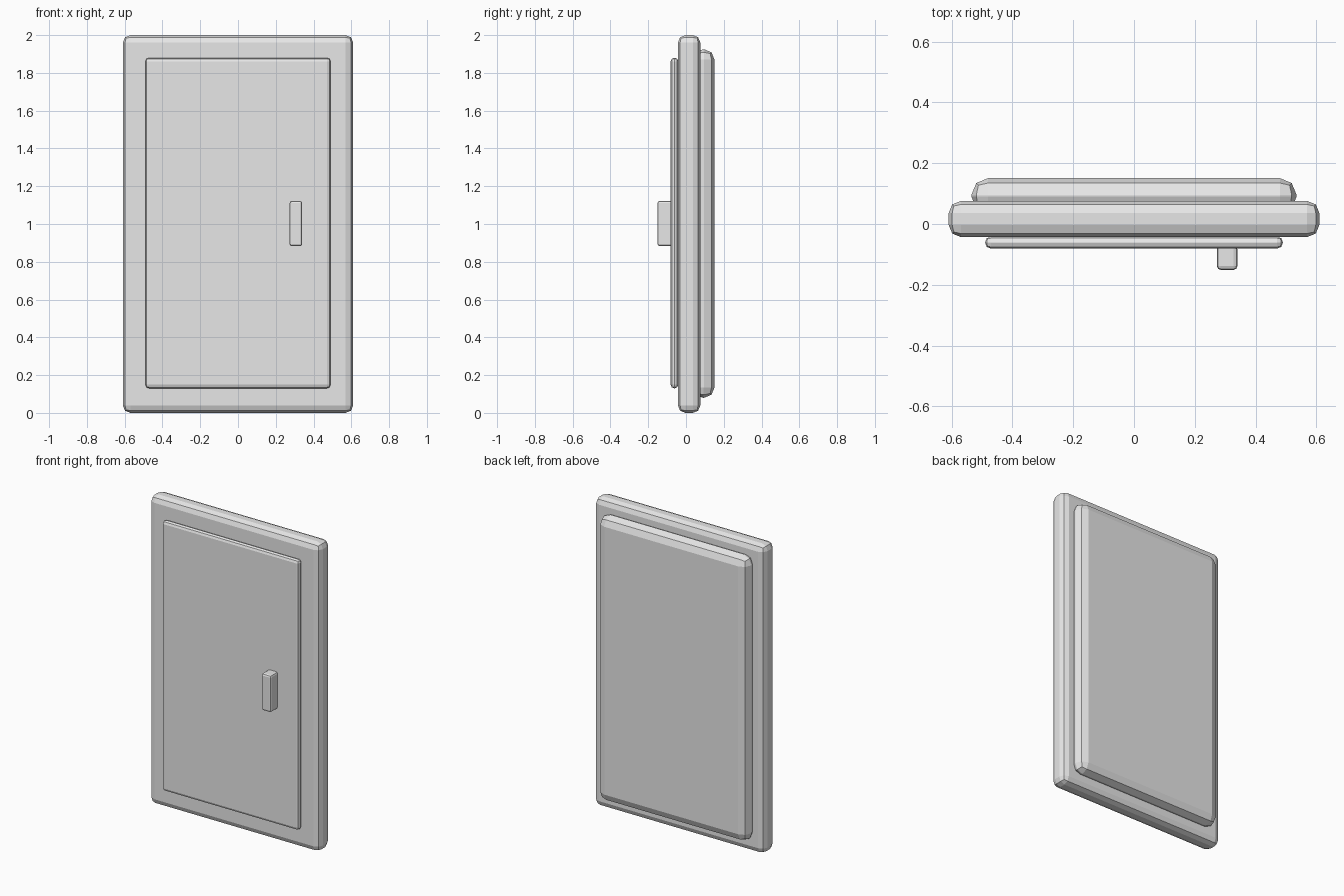
import bpy
import bmesh
from mathutils import Vector

old = bpy.data.objects.get("Cube")
if old:
    bpy.data.objects.remove(old, do_unlink=True)

grey = bpy.data.materials.new("plain_grey")
grey.use_nodes = True
colour = (0.8, 0.8, 0.8, 1)
grey.diffuse_color = colour
grey.node_tree.nodes["Principled BSDF"].inputs["Base Color"].default_value = colour


def slab(name, low, high, bevel):
    """Box between two corners with every edge rounded in two flat facets."""
    low, high = Vector(low), Vector(high)
    size, centre = high - low, (low + high) / 2
    bm = bmesh.new()
    bmesh.ops.create_cube(bm, size=1)
    bmesh.ops.scale(bm, vec=size, verts=bm.verts)
    bmesh.ops.bevel(bm, geom=bm.edges[:], offset=bevel, segments=2,
                    profile=0.5, affect='EDGES', clamp_overlap=True)
    bmesh.ops.recalc_face_normals(bm, faces=bm.faces)
    mesh = bpy.data.meshes.new(name)
    bm.to_mesh(mesh)
    bm.free()
    mesh.materials.append(grey)
    obj = bpy.data.objects.new(name, mesh)
    obj.location = centre
    bpy.context.collection.objects.link(obj)
    return obj


# Main door slab
slab("door_frame", (-0.61, -0.043, 0), (0.61, 0.076, 2), 0.04)
# Thin raised panel on the front
slab("front_panel", (-0.49, -0.081, 0.13), (0.49, -0.041, 1.88), 0.019)
# Thick raised panel on the back, sunk into the slab
slab("back_panel", (-0.535, 0.035, 0.08), (0.535, 0.151, 1.925), 0.055)
# Upright handle block
slab("handle", (0.273, -0.151, 0.883), (0.34, -0.07, 1.122), 0.012)
